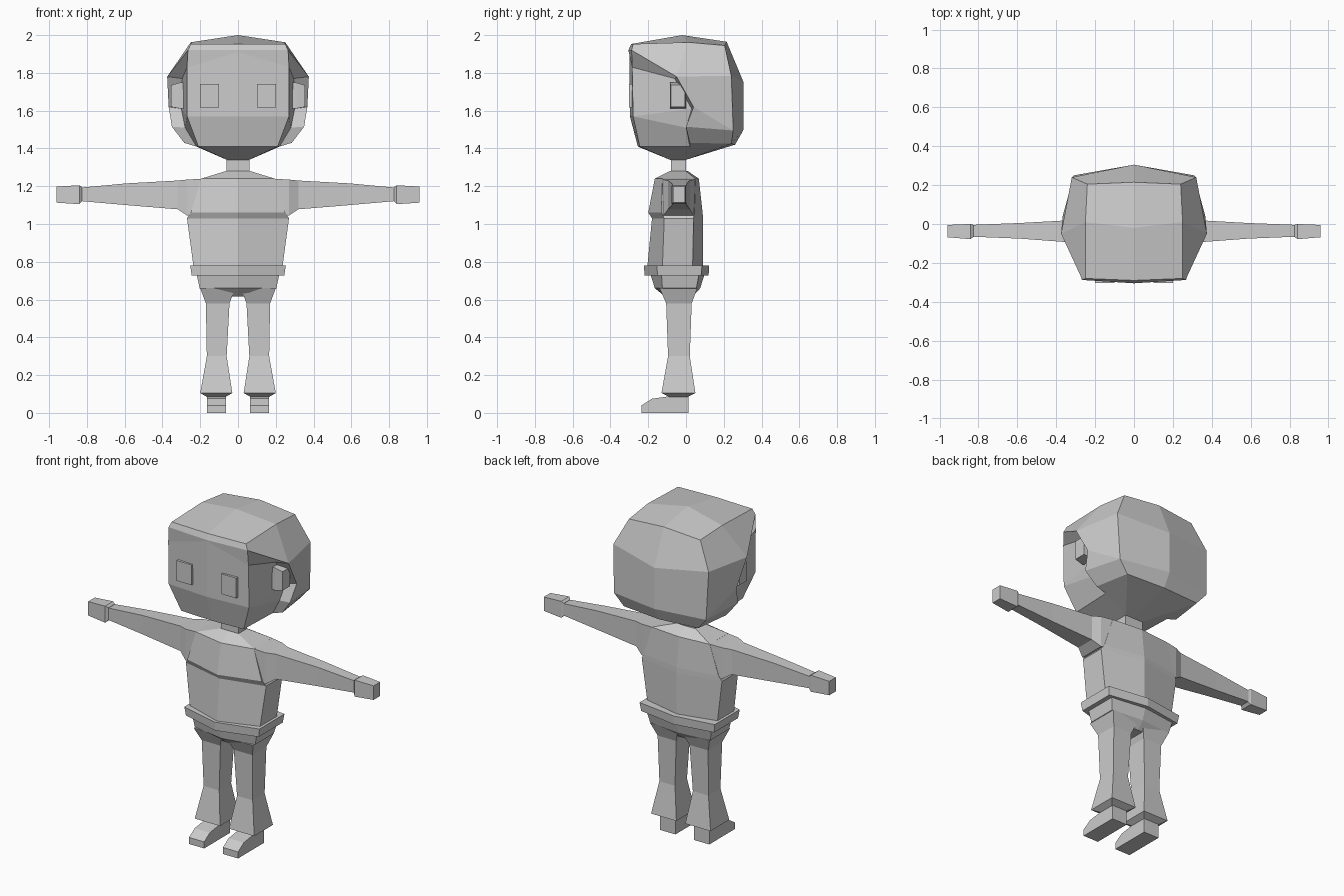
import bpy, bmesh

if "Cube" in bpy.data.objects:
    bpy.data.objects.remove(bpy.data.objects["Cube"])

grey = bpy.data.materials.new("plain_grey")
grey.diffuse_color = (0.6, 0.6, 0.6, 1)
grey.use_nodes = True
grey.node_tree.nodes["Principled BSDF"].inputs["Base Color"].default_value = grey.diffuse_color


def finish(name, bm):
    bmesh.ops.remove_doubles(bm, verts=bm.verts, dist=0.0005)
    bmesh.ops.recalc_face_normals(bm, faces=bm.faces)
    me = bpy.data.meshes.new(name)
    bm.to_mesh(me)
    bm.free()
    me.materials.append(grey)
    ob = bpy.data.objects.new(name, me)
    bpy.context.collection.objects.link(ob)
    return ob


def loft(name, rings, side=1):
    """Skin equal-length rings and cap both ends; side=-1 mirrors in x."""
    bm = bmesh.new()
    loops = [[bm.verts.new((side * x, y, z)) for x, y, z in r] for r in rings]
    n = len(loops[0])
    for a, b in zip(loops, loops[1:]):
        for i in range(n):
            j = (i + 1) % n
            bm.faces.new((a[i], a[j], b[j], b[i]))
    bm.faces.new(loops[0])
    bm.faces.new(loops[-1])
    return finish(name, bm)


def rect_z(z, x0, x1, y0, y1):
    return [(x0, y0, z), (x1, y0, z), (x1, y1, z), (x0, y1, z)]


def rect_x(x, y0, y1, z0, z1):
    return [(x, y0, z0), (x, y1, z0), (x, y1, z1), (x, y0, z1)]


def hexa(z, x, front, fcorner, bcorner, back):
    return [(0, front, z), (x, fcorner, z), (x, bcorner, z),
            (0, back, z), (-x, bcorner, z), (-x, fcorner, z)]


# Head: face and swept hair in one closed shell, right half then mirrored
face_pts = {
    "F0": (0, -.30, 1.91), "F1": (.27, -.285, 1.83), "F2": (.295, -.06, 1.77),
    "G0": (0, -.297, 1.57), "G1": (.27, -.28, 1.57), "G2": (.30, .03, 1.61),
    "H3": (.28, 0, 1.51),
    "J0": (0, -.255, 1.41), "J1": (.21, -.245, 1.41), "J2": (.22, .02, 1.41),
    "Q0": (0, -.085, 1.34), "Q1": (.06, -.085, 1.34),
    "N0": (0, 0, 1.34), "N1": (.06, 0, 1.34),
}
hair_pts = {
    "A0": (0, -.305, 1.92), "A1": (.265, -.288, 1.92),
    "B0": (0, -.29, 1.953), "B1": (.25, -.28, 1.953),
    "M0": (0, -.02, 2.0), "M1": (.25, .01, 1.962), "M2": (.375, -.05, 1.78),
    "K0": (0, .215, 1.965), "K1": (.24, .205, 1.945),
    "P0": (0, .305, 1.75), "P1": (.32, .24, 1.785),
    "S2": (.367, .04, 1.62), "S3": (.35, 0, 1.515), "S4": (.285, .02, 1.43),
    "D0": (0, .305, 1.5), "D1": (.31, .25, 1.495),
    "E0": (0, .26, 1.42), "E1": (.25, .24, 1.425),
}
head_faces = [
    # face front and sides
    "F0 F1 G1 G0", "G0 G1 J1 J0", "F1 F2 G2 G1", "G1 G2 H3", "G1 H3 J2 J1",
    # chin underside
    "J0 J1 Q1 Q0", "J1 J2 N1 Q1", "Q0 Q1 N1 N0",
    # hair rim around the face
    "A0 A1 F1 F0", "A1 M2 F2 F1", "M2 S2 G2 F2", "S2 S3 H3 G2", "S3 S4 J2 H3",
    # hair top
    "A0 B0 B1 A1", "B0 M0 M1 B1", "A1 B1 M1 M2", "M0 K0 K1 M1",
    # hair sides and back
    "M1 K1 P1 M2", "K0 P0 P1 K1", "M2 P1 D1 S2", "S2 D1 S3",
    "P0 D0 D1 P1", "D0 E0 E1 D1", "D1 E1 S4 S3",
    # hair underside
    "E0 E1 N1 N0", "E1 S4 J2 N1",
]
pts = {**face_pts, **hair_pts}
bm = bmesh.new()
for s in (1, -1):
    v = {k: bm.verts.new((s * p[0], p[1], p[2])) for k, p in pts.items()}
    for f in head_faces:
        bm.faces.new([v[k] for k in f.split()])
finish("head_and_hair", bm)

# Neck
loft("neck", [rect_z(1.26, -.06, .06, -.08, 0), rect_z(1.36, -.06, .06, -.08, 0)])

# Shirt, belt and hips
loft("shirt", [
    hexa(.77, .235, -.205, -.125, .035, .09),
    hexa(1.03, .27, -.18, -.115, .04, .09),
    hexa(1.06, .25, -.20, -.13, .045, .088),
    hexa(1.24, .195, -.165, -.125, .05, .068),
    hexa(1.28, .065, -.085, -.085, 0, .01)])
loft("belt", [
    hexa(.728, .245, -.22, -.15, .08, .12),
    hexa(.78, .253, -.222, -.155, .085, .122)])
loft("hips", [
    hexa(.74, .22, -.19, -.13, .07, .10),
    hexa(.66, .203, -.165, -.125, .055, .075),
    hexa(.615, .10, -.11, -.10, .03, .035)])

for s, tag in ((1, "right"), (-1, "left")):
    # Sleeved arm and hand
    loft(tag + "_arm", [
        rect_x(.19, -.125, .05, 1.06, 1.24),
        rect_x(.27, -.12, .04, 1.045, 1.235),
        rect_x(.32, -.095, .02, 1.078, 1.23),
        rect_x(.59, -.075, .005, 1.10, 1.215),
        rect_x(.84, -.065, -.005, 1.122, 1.192)], s)
    loft(tag + "_hand", [
        rect_x(.825, -.065, -.005, 1.12, 1.195),
        rect_x(.84, -.078, 0, 1.105, 1.205),
        rect_x(.96, -.068, -.005, 1.113, 1.198)], s)
    # Flared trouser leg with tucked hem
    loft(tag + "_leg", [
        rect_z(.66, .015, .20, -.14, .06),
        rect_z(.58, .045, .17, -.105, .03),
        rect_z(.30, .06, .165, -.095, .02),
        rect_z(.105, .03, .20, -.13, .05),
        rect_z(.085, .065, .165, -.09, .01)], s)
    # Shoe from a side profile
    side = [(.012, 0), (-.235, 0), (-.235, .04), (-.18, .075), (-.075, .09), (.012, .09)]
    loft(tag + "_shoe", [[(x, y, z) for y, z in side] for x in (.063, .165)], s)
    # Ear block and eye plate
    loft(tag + "_ear", [
        rect_x(.27, -.085, 0, 1.61, 1.75),
        rect_x(.31, -.085, 0, 1.612, 1.748),
        rect_x(.355, -.08, -.005, 1.62, 1.735)], s)
    loft(tag + "_eye", [
        rect_z(1.617, .10, .20, -.303, -.28),
        rect_z(1.74, .10, .20, -.303, -.28)], s)
